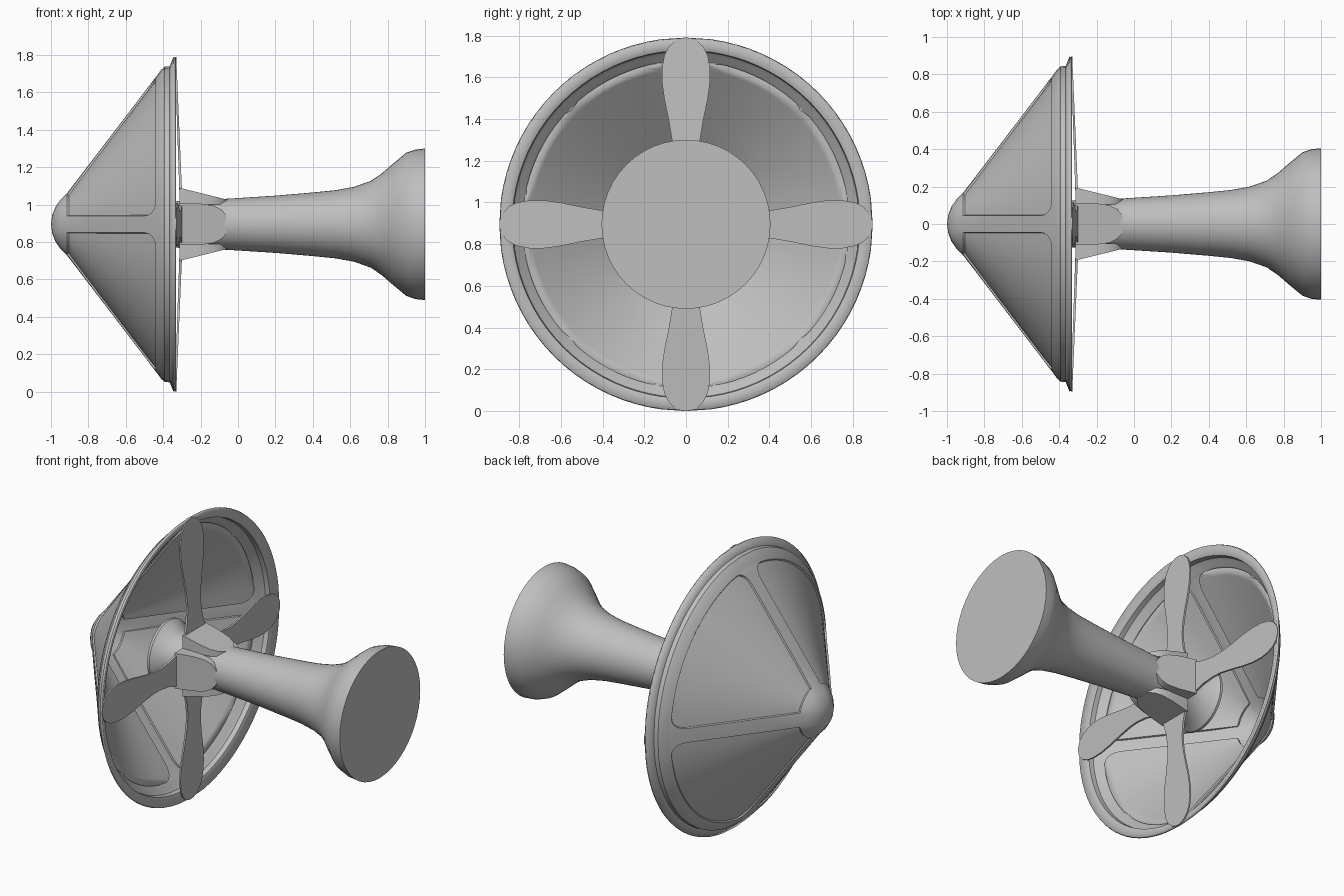
import bpy, bmesh, math
from mathutils import Matrix

if "Cube" in bpy.data.objects:
    bpy.data.objects.remove(bpy.data.objects["Cube"])

AXIS_Z = 0.895
GREY = (0.52, 0.52, 0.52, 1)
grey = bpy.data.materials.new("plain grey")
grey.use_nodes = True
grey.diffuse_color = GREY
grey.node_tree.nodes["Principled BSDF"].inputs["Base Color"].default_value = GREY


def finish(name, bm, angle=30):
    """Turn a bmesh built around the x axis into a shaded object."""
    mesh = bpy.data.meshes.new(name)
    bm.to_mesh(mesh)
    bm.free()
    mesh.materials.append(grey)
    mesh.shade_smooth()
    mesh.set_sharp_from_angle(angle=math.radians(angle))
    ob = bpy.data.objects.new(name, mesh)
    ob.location.z = AXIS_Z
    bpy.context.collection.objects.link(ob)
    return ob


def prism(bottom, top):
    """Closed solid between two matching outlines."""
    bm = bmesh.new()
    a = [bm.verts.new(p) for p in bottom]
    b = [bm.verts.new(p) for p in top]
    bm.faces.new(a)
    bm.faces.new(b)
    for i in range(len(a)):
        j = (i + 1) % len(a)
        bm.faces.new((a[i], a[j], b[j], b[i]))
    bmesh.ops.recalc_face_normals(bm, faces=bm.faces)
    return bm


def mirrored(half):
    return half + [(u, -w) for u, w in reversed(half) if w > 0]


# Handle: turned profile with a flared foot and a small flare inside the shell
profile = [(-0.5, 0), (-0.5, 0.2), (-0.485, 0.2), (-0.42, 0.145), (-0.33, 0.125),
           (-0.05, 0.137), (0.2, 0.153), (0.4, 0.17), (0.52, 0.182), (0.62, 0.2),
           (0.71, 0.232), (0.77, 0.273), (0.83, 0.325), (0.9, 0.383),
           (0.95, 0.4), (1, 0.405), (1, 0)]
bm = bmesh.new()
points = [bm.verts.new((x, 0, r)) for x, r in profile]
edges = [bm.edges.new(pair) for pair in zip(points, points[1:])]
bmesh.ops.spin(bm, geom=points + edges, cent=(0, 0, 0), axis=(1, 0, 0),
               angle=math.tau, steps=48)
bmesh.ops.remove_doubles(bm, verts=bm.verts, dist=0.0005)
bmesh.ops.recalc_face_normals(bm, faces=bm.faces)
finish("handle", bm)

# Conical shell: rows along the axis, four ribs of constant width between panels
PANEL_IN, PANEL_OUT, RIB, CORNER, STEPS = 0.165, 0.785, 0.045, 0.075, 18


def rib_angle(r):
    past = min(max(r - (PANEL_OUT - CORNER), 0), CORNER)
    half = RIB + CORNER - math.sqrt(CORNER ** 2 - past ** 2)
    return min(math.asin(min(half / max(r, RIB), 1)), 0.5)


cone_radii = [PANEL_IN, 0.3, 0.45, 0.6, 0.71, 0.735, 0.757, 0.773, 0.782, PANEL_OUT]
rows = [(-1, 0), (-0.993, 0.05), (-0.975, 0.095), (-0.948, 0.133)]
rows += [(-0.915 + (r - PANEL_IN) * 0.764, r) for r in cone_radii]
rows += [(-0.43, 0.8), (-0.412, 0.825), (-0.392, 0.843), (-0.365, 0.845), (-0.345, 0.895)]

bm = bmesh.new()
grid = []
for x, r in rows:
    a0 = rib_angle(r)
    ring = []
    for q in range(4):
        offsets = [0] + [a0 + k / STEPS * (math.pi / 2 - 2 * a0) for k in range(STEPS + 1)]
        for t in offsets:
            t += q * math.pi / 2
            ring.append(bm.verts.new((x, r * math.cos(t), r * math.sin(t))))
    grid.append(ring)
panels = [[] for q in range(4)]
count = len(grid[0])
for i in range(len(rows) - 1):
    for j in range(count):
        k = (j + 1) % count
        face = bm.faces.new((grid[i][j], grid[i][k], grid[i + 1][k], grid[i + 1][j]))
        on_cone = rows[i][1] >= PANEL_IN and rows[i + 1][1] <= PANEL_OUT
        if on_cone and 1 <= j % (STEPS + 2) <= STEPS:
            panels[j // (STEPS + 2)].append(face)
bm.normal_update()
for panel in panels:
    bmesh.ops.inset_region(bm, faces=panel, thickness=0.004, depth=-0.01,
                           use_even_offset=True)
bmesh.ops.remove_doubles(bm, verts=bm.verts, dist=0.0005)
shell = finish("conical_shell", bm)
wall = shell.modifiers.new("wall", "SOLIDIFY")
wall.thickness = 0.014
wall.offset = -1

# Blade outline as (distance from axis, half width) with a rounded tip
blade_half = [(0.12, 0.11), (0.19, 0.098), (0.26, 0.076), (0.34, 0.066), (0.41, 0.068),
              (0.5, 0.083), (0.6, 0.104), (0.68, 0.115), (0.75, 0.115), (0.81, 0.104),
              (0.85, 0.084), (0.878, 0.055), (0.892, 0.025), (0.895, 0)]
# Tongue outline as (position along axis, half width) with a rounded end
tongue_half = [(-0.312, 0.112), (-0.2, 0.11), (-0.13, 0.1), (-0.09, 0.08),
               (-0.065, 0.052), (-0.054, 0.025), (-0.05, 0)]


def lean(r):
    return -0.312 - 0.026 * (r - 0.12) / 0.775


def slope(x):
    return 0.13 + 0.065 * (-0.05 - x) / 0.262


# Four blades, each with a wedge tongue lying along the handle
for name, turn in (("top", 0), ("right", 1), ("bottom", 2), ("left", 3)):
    spin = Matrix.Rotation(turn * math.pi / 2, 4, "X")
    blade = mirrored(blade_half)
    bm = prism([(lean(r), w, r) for r, w in blade],
               [(lean(r) + 0.016 - 0.009 * r, w, r) for r, w in blade])
    bm.transform(spin)
    finish(name + "_blade", bm)

    tongue = mirrored(tongue_half)
    bm = prism([(x, w, 0.105) for x, w in tongue],
               [(x, w, slope(x)) for x, w in tongue])
    bm.transform(spin)
    finish(name + "_tongue", bm)
